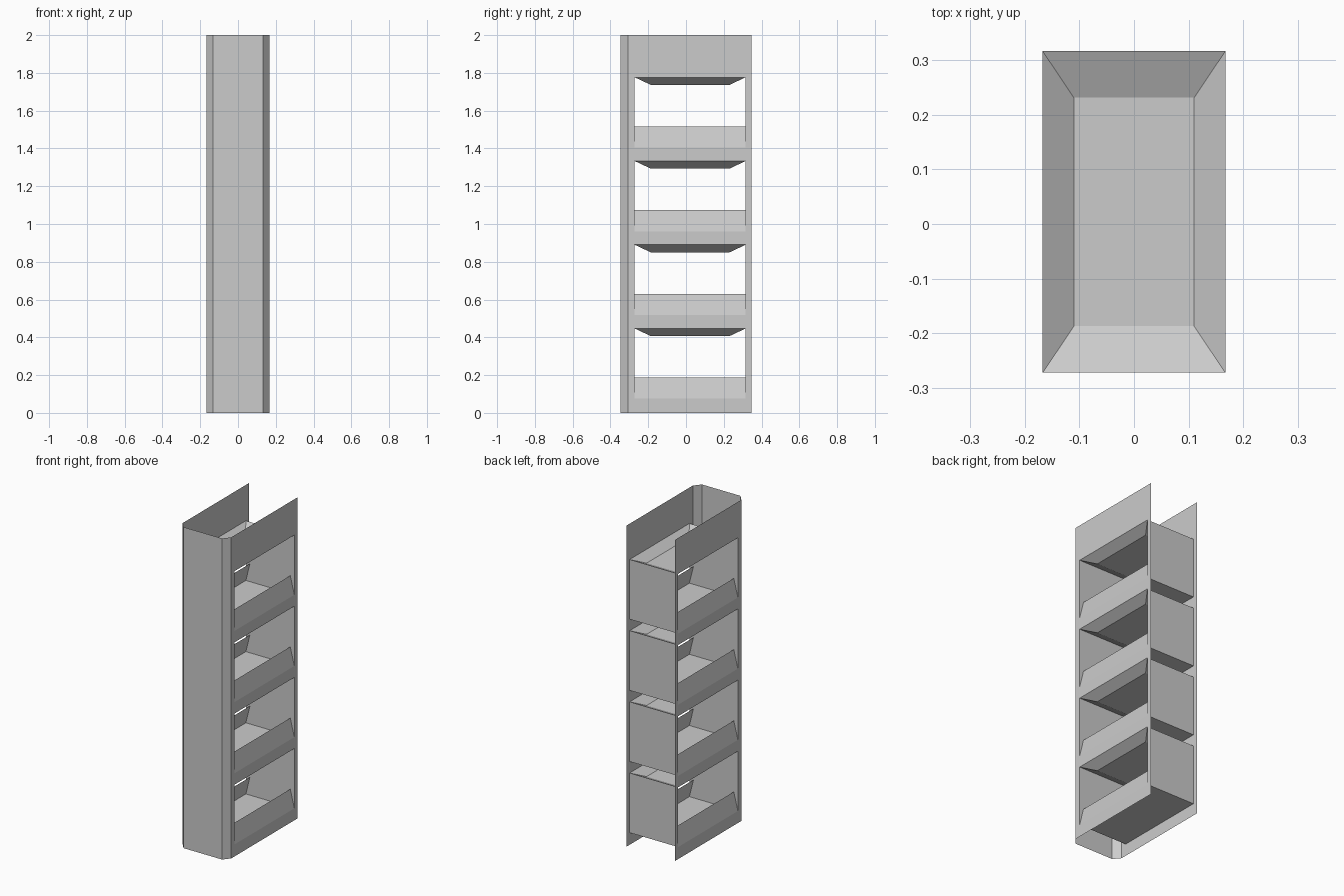
import bpy

if "Cube" in bpy.data.objects:
    bpy.data.objects.remove(bpy.data.objects["Cube"])

W = 0.167                      # half width of the stand
FRONT, BACK = -0.347, 0.347    # depth extents
CH_X, CH_Y = 0.133, -0.306     # where the front corner chamfers end
Y0, Y1 = -0.272, 0.316         # depth extents of each bin / window
PITCH, COUNT = 0.4433, 4       # vertical spacing of the bins
Z_FLOOR, Z_RIM = 0.075, 0.447  # floor and top rim of the lowest bin
FLAP_TOP, FLAP_IN = 0.187, 0.028
TRAY_DROP = 0.04


def add_mesh(name, quads):
    """Make one object from a list of quads, sharing equal corners."""
    verts, index, faces = [], {}, []
    for quad in quads:
        face = []
        for p in quad:
            key = tuple(round(c, 5) for c in p)
            if key not in index:
                index[key] = len(verts)
                verts.append(key)
            face.append(index[key])
        faces.append(face)
    mesh = bpy.data.meshes.new(name)
    mesh.from_pydata(verts, [], faces)
    mesh.update()
    obj = bpy.data.objects.new(name, mesh)
    bpy.context.collection.objects.link(obj)
    return obj


def rect(x, y0, y1, z):
    """Corners of a horizontal rectangle, counter-clockwise from above."""
    return [(-x, y0, z), (x, y0, z), (x, y1, z), (-x, y1, z)]


# Front panel with chamfered corners
path = [(-W, CH_Y), (-CH_X, FRONT), (CH_X, FRONT), (W, CH_Y)]
add_mesh("front_panel", [
    [(*a, 0), (*b, 0), (*b, 2), (*a, 2)] for a, b in zip(path, path[1:])])

# Side panels: a grid of cells with the window cells left out
ys = [CH_Y, Y0, Y1, BACK]
zs = [0]
for i in range(COUNT):
    zs += [Z_FLOOR + i * PITCH, Z_RIM + i * PITCH]
zs.append(2)
for side, s in (("left", -1), ("right", 1)):
    cells = []
    for j in range(3):
        for k in range(len(zs) - 1):
            if j == 1 and k % 2 == 1:
                continue
            a, b, c, d = ys[j], ys[j + 1], zs[k], zs[k + 1]
            cell = [(s * W, a, c), (s * W, b, c), (s * W, b, d), (s * W, a, d)]
            cells.append(cell[::s])
    add_mesh(side + "_side_panel", cells)

# Bins: floor, end walls, tilted side flaps and a sunken tray on top
for i in range(COUNT):
    dz = i * PITCH
    lo, hi, flap = Z_FLOOR + dz, Z_RIM + dz, FLAP_TOP + dz
    n = str(i + 1)
    add_mesh("bin_body_" + n, [
        rect(W, Y0, Y1, lo)[::-1],
        [(-W, Y0, lo), (W, Y0, lo), (W, Y0, hi), (-W, Y0, hi)],
        [(W, Y1, lo), (-W, Y1, lo), (-W, Y1, hi), (W, Y1, hi)]])
    for side, s in (("left", -1), ("right", 1)):
        x = s * (W - FLAP_IN)
        quad = [(s * W, Y0, lo), (s * W, Y1, lo), (x, Y1, flap), (x, Y0, flap)]
        add_mesh(side + "_flap_" + n, [quad[::s]])
    rim = rect(W, Y0, Y1, hi)
    base = rect(0.11, Y0 + 0.085, Y1 - 0.085, hi - TRAY_DROP)
    slopes = [[rim[k], rim[(k + 1) % 4], base[(k + 1) % 4], base[k]]
              for k in range(4)]
    add_mesh("top_tray_" + n, [base] + slopes)
